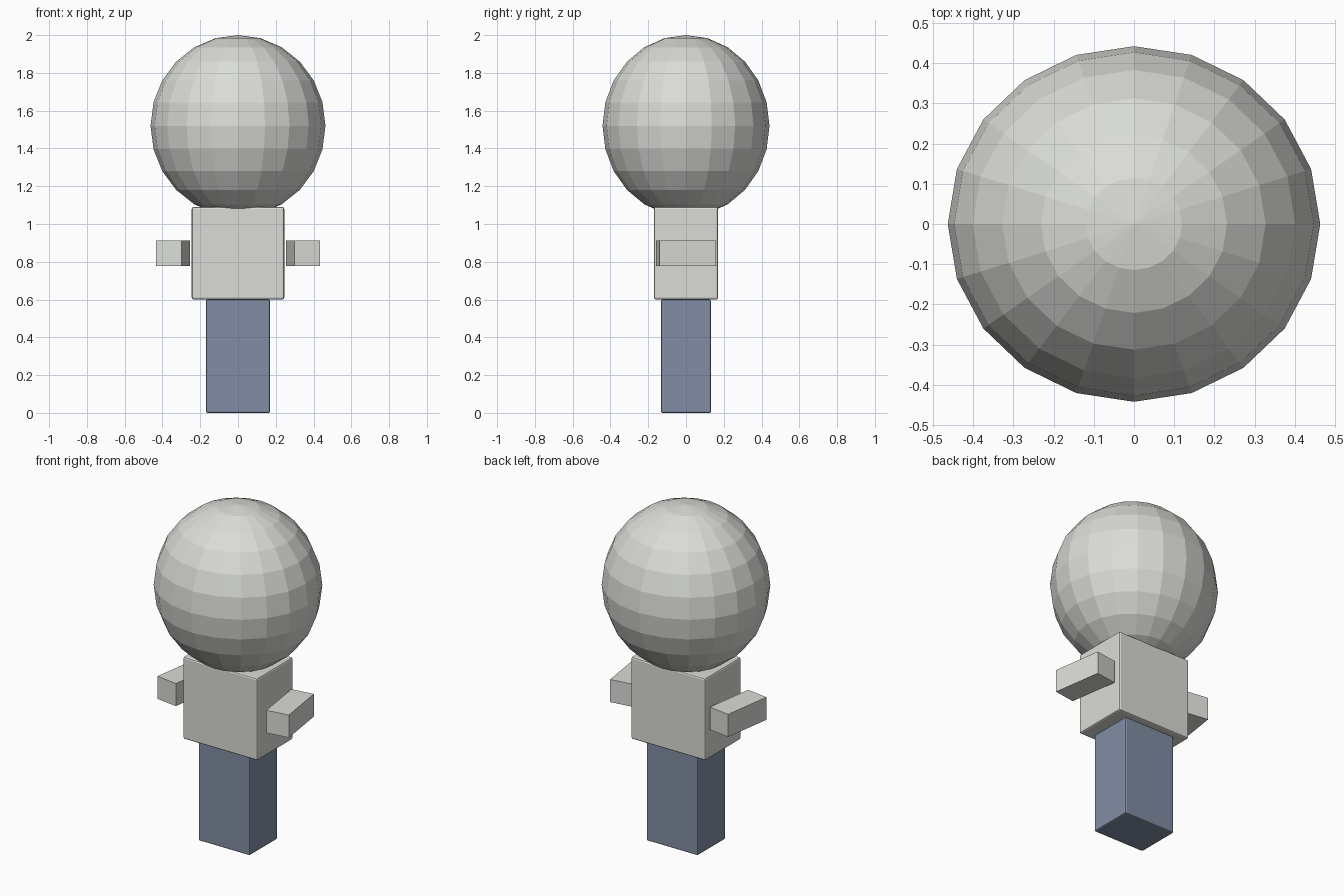
import bpy
import math

cube = bpy.data.objects.get("Cube")
if cube:
    bpy.data.objects.remove(cube, do_unlink=True)


def make_material(name, rgb):
    mat = bpy.data.materials.new(name)
    mat.use_nodes = True
    colour = (*rgb, 1.0)
    mat.diffuse_color = colour
    mat.node_tree.nodes["Principled BSDF"].inputs["Base Color"].default_value = colour
    return mat


pale_grey = make_material("pale grey", (0.71, 0.72, 0.68))
slate_blue = make_material("slate blue", (0.22, 0.27, 0.37))


def finish(name, mat, size):
    obj = bpy.context.object
    obj.name = name
    obj.scale = size
    bpy.ops.object.transform_apply(location=False, rotation=False, scale=True)
    obj.data.materials.append(mat)
    return obj


def box(name, mat, size, centre, turn=0.0, bevel=0.0):
    bpy.ops.mesh.primitive_cube_add(size=1, location=centre)
    obj = finish(name, mat, size)
    obj.rotation_euler.z = turn
    if bevel:
        mod = obj.modifiers.new("soft edges", "BEVEL")
        mod.width = bevel
        mod.segments = 2
    return obj


# Legs block and torso, with slightly softened edges
box("legs", slate_blue, (0.34, 0.265, 0.60), (0, 0, 0.30), bevel=0.008)
box("torso", pale_grey, (0.49, 0.34, 0.49), (0, 0, 0.845), bevel=0.01)

# Arms, splayed outward toward the front
for side, label in ((1, "left"), (-1, "right")):
    box(label + "_arm", pale_grey, (0.136, 0.302, 0.135),
        (side * 0.344, 0, 0.845), turn=side * math.radians(8.4))

# Faceted head
bpy.ops.mesh.primitive_uv_sphere_add(segments=20, ring_count=12, radius=1,
                                     location=(0, 0, 1.52))
finish("head", pale_grey, (0.463, 0.442, 0.48))
